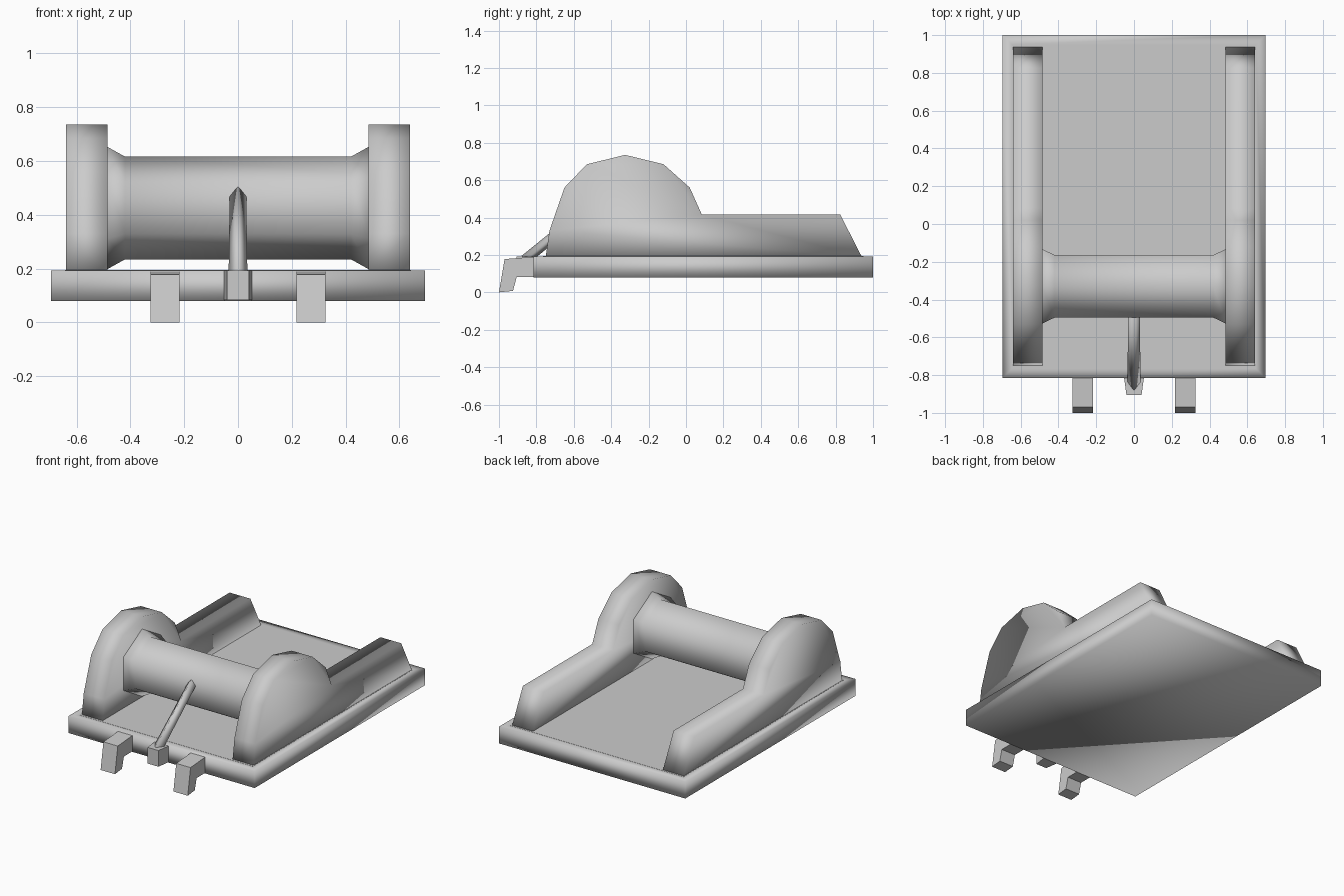
import bpy, bmesh, math
from mathutils import Vector

if "Cube" in bpy.data.objects:
    bpy.data.objects.remove(bpy.data.objects["Cube"])

grey = bpy.data.materials.new("plain_grey")
grey.use_nodes = True
colour = (0.6, 0.6, 0.6, 1)
grey.diffuse_color = colour
grey.node_tree.nodes["Principled BSDF"].inputs["Base Color"].default_value = colour


def finish(name, bm, smooth):
    bmesh.ops.recalc_face_normals(bm, faces=bm.faces)
    for face in bm.faces:
        face.smooth = smooth
    mesh = bpy.data.meshes.new(name)
    bm.to_mesh(mesh)
    bm.free()
    mesh.materials.append(grey)
    obj = bpy.data.objects.new(name, mesh)
    bpy.context.collection.objects.link(obj)
    return obj


def loft(name, rings, smooth):
    """Join matching rings of points and cap both ends."""
    bm = bmesh.new()
    loops = [[bm.verts.new(p) for p in ring] for ring in rings]
    n = len(loops[0])
    for a, b in zip(loops, loops[1:]):
        for i in range(n):
            j = (i + 1) % n
            bm.faces.new((a[i], a[j], b[j], b[i]))
    bm.faces.new(loops[0])
    bm.faces.new(loops[-1])
    return finish(name, bm, smooth)


def extrude_side(name, profile, x0, x1, smooth):
    """Extrude a (y, z) profile across x."""
    return loft(name, [[(x, y, z) for y, z in profile] for x in (x0, x1)], smooth)


def rectangle(x, y0, y1, z):
    return [(-x, y0, z), (x, y0, z), (x, y1, z), (-x, y1, z)]


# Base plate with a soft rim and slightly sunken deck
loft("base_plate", [rectangle(0.695, -0.815, 1.0, 0.08),
                    rectangle(0.695, -0.815, 1.0, 0.193),
                    rectangle(0.645, -0.765, 0.95, 0.193)], True)
loft("deck", [rectangle(0.644, -0.764, 0.949, 0.15),
              rectangle(0.644, -0.764, 0.949, 0.194)], False)

# Side walls, hooks
wall = [(-0.75, 0.19), (-0.73, 0.33), (-0.65, 0.56), (-0.53, 0.685),
        (-0.325, 0.735), (-0.12, 0.685), (0.02, 0.56), (0.085, 0.415),
        (0.825, 0.415), (0.94, 0.19)]
hook = [(-0.81, 0.19), (-0.97, 0.178), (-1.0, 0.0), (-0.925, 0.008),
        (-0.905, 0.083), (-0.81, 0.083)]
for side, s in (("left", 1), ("right", -1)):
    extrude_side(side + "_wall", wall, s * 0.485, s * 0.64, True)
    extrude_side(side + "_hook", hook, s * 0.218, s * 0.325, False)

# Six-sided drum with flared ends
rings = []
for x, r in ((-0.487, 0.228), (-0.42, 0.191), (0.42, 0.191), (0.487, 0.228)):
    angles = [math.radians(90 + 60 * i) for i in range(6)]
    rings.append([(x, -0.33 + r * math.cos(a), 0.425 + r * math.sin(a)) for a in angles])
loft("drum", rings, True)

# Front bracket, tapering forwards
loft("front_bracket", [[(-w, y, 0.083), (w, y, 0.083), (w, y, 0.192), (-w, y, 0.192)]
                       for y, w in ((-0.81, 0.053), (-0.905, 0.04))], False)

# Slanted rod from bracket to drum
start, end = Vector((0, -0.86, 0.172)), Vector((0, -0.48, 0.48))
across = Vector((1, 0, 0))
up = across.cross(end - start).normalized()
if up.z < 0:
    up = -up
rings = []
for centre, w in ((start, 0.035), (end, 0.031)):
    rings.append([centre + across * w, centre + up * 0.03,
                  centre - across * w, centre - up * 0.025])
loft("rod", rings, True)
